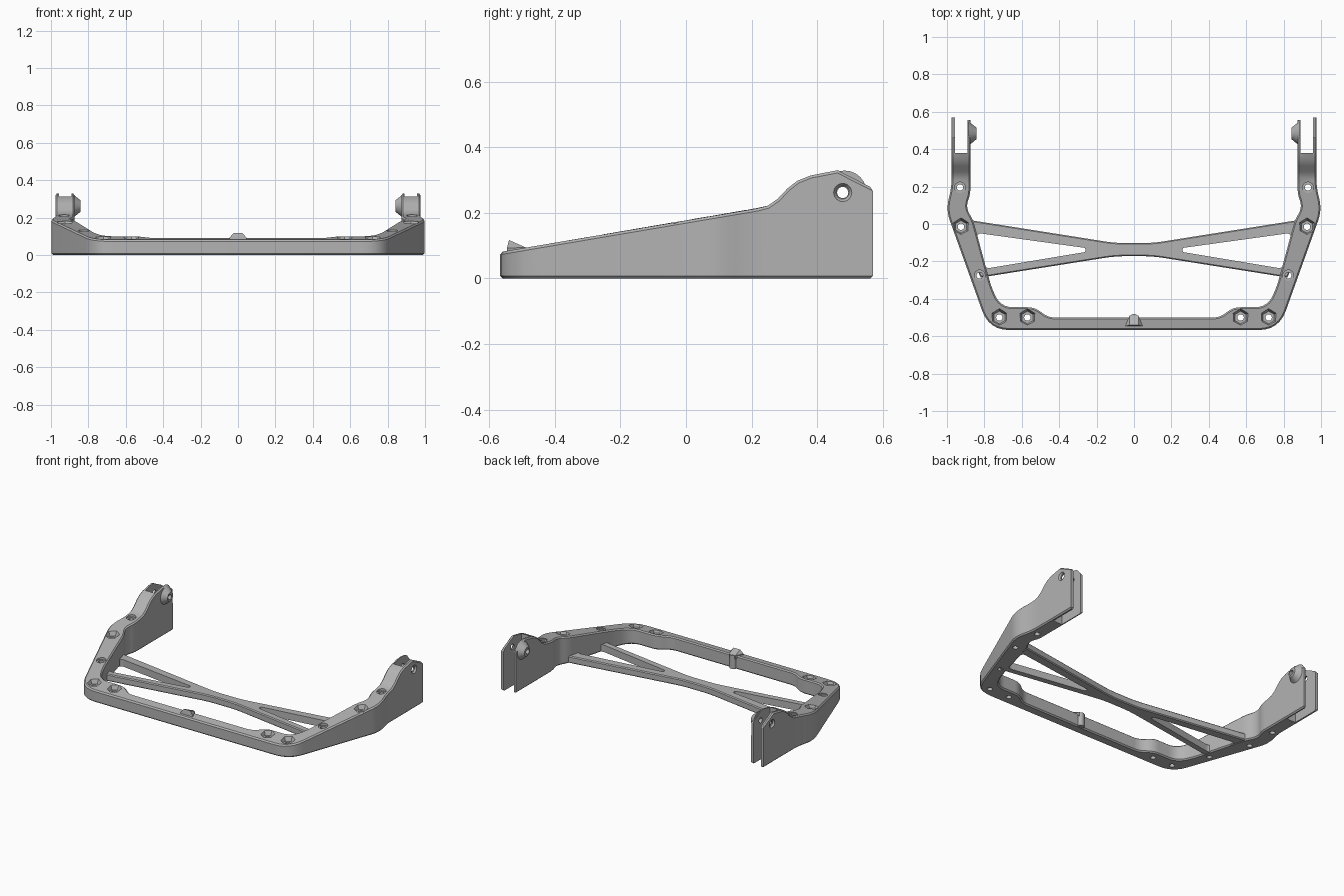
import bpy, bmesh, math
from mathutils import Vector, Matrix

if "Cube" in bpy.data.objects:
    bpy.data.objects.remove(bpy.data.objects["Cube"])

GREY = (0.45, 0.45, 0.45, 1)
grey = bpy.data.materials.new("plain grey")
grey.use_nodes = True
grey.diffuse_color = GREY
grey.node_tree.nodes["Principled BSDF"].inputs["Base Color"].default_value = GREY

# Side profile of the top surface: (y, z)
PROFILE = [(-.57, .08), (.22, .214), (.25, .222), (.28, .243), (.31, .275),
           (.34, .298), (.38, .314), (.463, .33), (.57, .275)]


def height(y):
    for (y0, z0), (y1, z1) in zip(PROFILE, PROFILE[1:]):
        if y <= y1:
            break
    return z0 + (z1 - z0) * (y - y0) / (y1 - y0)


def finish(name, bm):
    bmesh.ops.recalc_face_normals(bm, faces=bm.faces)
    mesh = bpy.data.meshes.new(name)
    bm.to_mesh(mesh)
    bm.free()
    mesh.materials.append(grey)
    obj = bpy.data.objects.new(name, mesh)
    bpy.context.collection.objects.link(obj)
    return obj


def rounded(corners, steps=6):
    """Round each (x, y, setback) corner with a small curve."""
    out, n = [], len(corners)
    for i, (x, y, t) in enumerate(corners):
        p = Vector((x, y, 0))
        if not t:
            out.append(p)
            continue
        a, b = (p + (Vector((*corners[j % n][:2], 0)) - p).normalized() * t
                for j in (i - 1, i + 1))
        for k in range(steps + 1):
            u = k / steps
            out.append(a * (1 - u) ** 2 + p * 2 * u * (1 - u) + b * u * u)
    return out


def mirrored(half):
    return half + [(-x, y, t) for x, y, t in reversed(half)]


def prism(name, outline, top, cuts=(), bottom=0.0, chamfer=0.0):
    """Raise a plan outline to the height top(y), with chamfered rims."""
    bm = bmesh.new()
    bm.faces.new([bm.verts.new(p) for p in outline])
    for y in cuts:
        bmesh.ops.bisect_plane(bm, geom=bm.verts[:] + bm.edges[:] + bm.faces[:],
                               dist=1e-5, plane_co=(0, y, 0), plane_no=(0, 1, 0))
    new = bmesh.ops.extrude_face_region(bm, geom=bm.faces[:])["geom"]
    raised = {v for v in new if isinstance(v, bmesh.types.BMVert)}
    for v in bm.verts:
        v.co.z = top(v.co.y) if v in raised else bottom
    bmesh.ops.recalc_face_normals(bm, faces=bm.faces)
    if chamfer:
        rim = [e for e in bm.edges if len(e.link_faces) == 2 and
               sum(abs(f.normal.z) > .3 for f in e.link_faces) == 1]
        bmesh.ops.bevel(bm, geom=rim, offset=chamfer, segments=1,
                        affect='EDGES', clamp_overlap=False)
    return finish(name, bm)


def cone(bm, at, r1, r2, depth, sides=24, axis='Z'):
    m = Matrix.Translation(at)
    if axis == 'X':
        m = m @ Matrix.Rotation(math.pi / 2, 4, 'Y')
    bmesh.ops.create_cone(bm, cap_ends=True, segments=sides, radius1=r1,
                          radius2=r2, depth=depth, matrix=m)


def cut(obj, *cutters):
    for c in cutters:
        mod = obj.modifiers.new("cut", 'BOOLEAN')
        mod.object, mod.operation, mod.solver = c, 'DIFFERENCE', 'EXACT'
        bpy.context.view_layer.objects.active = obj
        bpy.ops.object.modifier_apply(modifier=mod.name)


# U-shaped frame with two rising arms
half = [(.775, -.567, .11), (1.005, .075, .06), (.975, .2, .05), (.975, .57, 0),
        (.93, .57, 0), (.93, .557, 0), (.875, .557, 0), (.875, .16, .03),
        (.9, .09, .04), (.86, .02, .03), (.765, -.33, .04), (.715, -.445, .07),
        (.53, -.445, .04), (.46, -.5, .04)]
frame = prism("frame", rounded(mirrored(half)), height,
              [p[0] for p in PROFILE[1:-1]], chamfer=.008)

# Cross brace with a tapered window on each side
brace_half = [(.1, -.172, .06), (.82, -.286, 0), (.9, -.1, 0),
              (.91, .026, 0), (.1, -.102, .06)]
brace = prism("cross_brace", rounded(mirrored(brace_half)), lambda y: .05,
              bottom=.003, chamfer=.006)
window = [(.845, -.047, .035), (.26, -.128, .01), (.26, -.15, .01), (.8, -.24, .035)]

shafts, recesses, bosses = bmesh.new(), bmesh.new(), bmesh.new()
PIN_Y, PIN_Z = .478, .262
for s in (1, -1):
    outline = rounded([(s * x, y, t) for x, y, t in window])
    opening = prism("window_cutter", outline, lambda y: .2, bottom=-.1)
    cut(brace, opening)
    bpy.data.objects.remove(opening)
    # Hexagonal seats and round seats, each with a through hole
    for x, y, seat in ((.72, -.5, 6), (.57, -.5, 6), (.925, -.015, 6),
                       (.825, -.275, 24), (.93, .195, 24)):
        z = height(y)
        cone(shafts, (s * x, y, .15), .017, .017, .6)
        if seat == 6:
            cone(recesses, (s * x, y, z), .034, .054, .044, 6)
        else:
            cone(recesses, (s * x, y, z + .01), .029, .029, .04)
    # Fork slot, pin hole and countersink
    bmesh.ops.create_cube(recesses, size=1, matrix=Matrix.Translation((s * .923, .53, .2))
                          @ Matrix.Diagonal((.066, .3, .8, 1)))
    cone(shafts, (s * .9, PIN_Y, PIN_Z), .017, .017, .3, axis='X')
    r = (.02, .034) if s > 0 else (.034, .02)
    cone(recesses, (s * .974, PIN_Y, PIN_Z), *r, .02, axis='X')
    # Pin boss on the inner plate
    r = (.03, .067) if s > 0 else (.067, .03)
    cone(bosses, (s * .864, PIN_Y + .006, PIN_Z), *r, .045, axis='X')

shaft_cutter = finish("shaft_cutter", shafts)
recess_cutter = finish("recess_cutter", recesses)
pin_bosses = finish("pin_bosses", bosses)
cut(frame, recess_cutter, shaft_cutter)
cut(pin_bosses, shaft_cutter)
for c in (shaft_cutter, recess_cutter):
    bpy.data.objects.remove(c)

# Centre catch: a wedge on the front rail and a round rib behind it
bm = bmesh.new()
for s in (1, -1):
    for p in ((.046, -.546, .07), (.024, -.49, .07), (.024, -.49, .095),
              (.046, -.546, .092), (.024, -.54, .117)):
        bm.verts.new((s * p[0], p[1], p[2]))
bmesh.ops.convex_hull(bm, input=bm.verts[:])
catch = finish("front_catch", bm)
bm = bmesh.new()
cone(bm, (0, -.505, .049), .024, .024, .09)
rib = finish("catch_rib", bm)

# Smooth the curved walls and keep the edges sharp
bpy.ops.object.select_all(action='DESELECT')
for obj in (frame, brace, pin_bosses, catch, rib):
    obj.select_set(True)
bpy.context.view_layer.objects.active = frame
bpy.ops.object.shade_smooth_by_angle(angle=math.radians(25))
